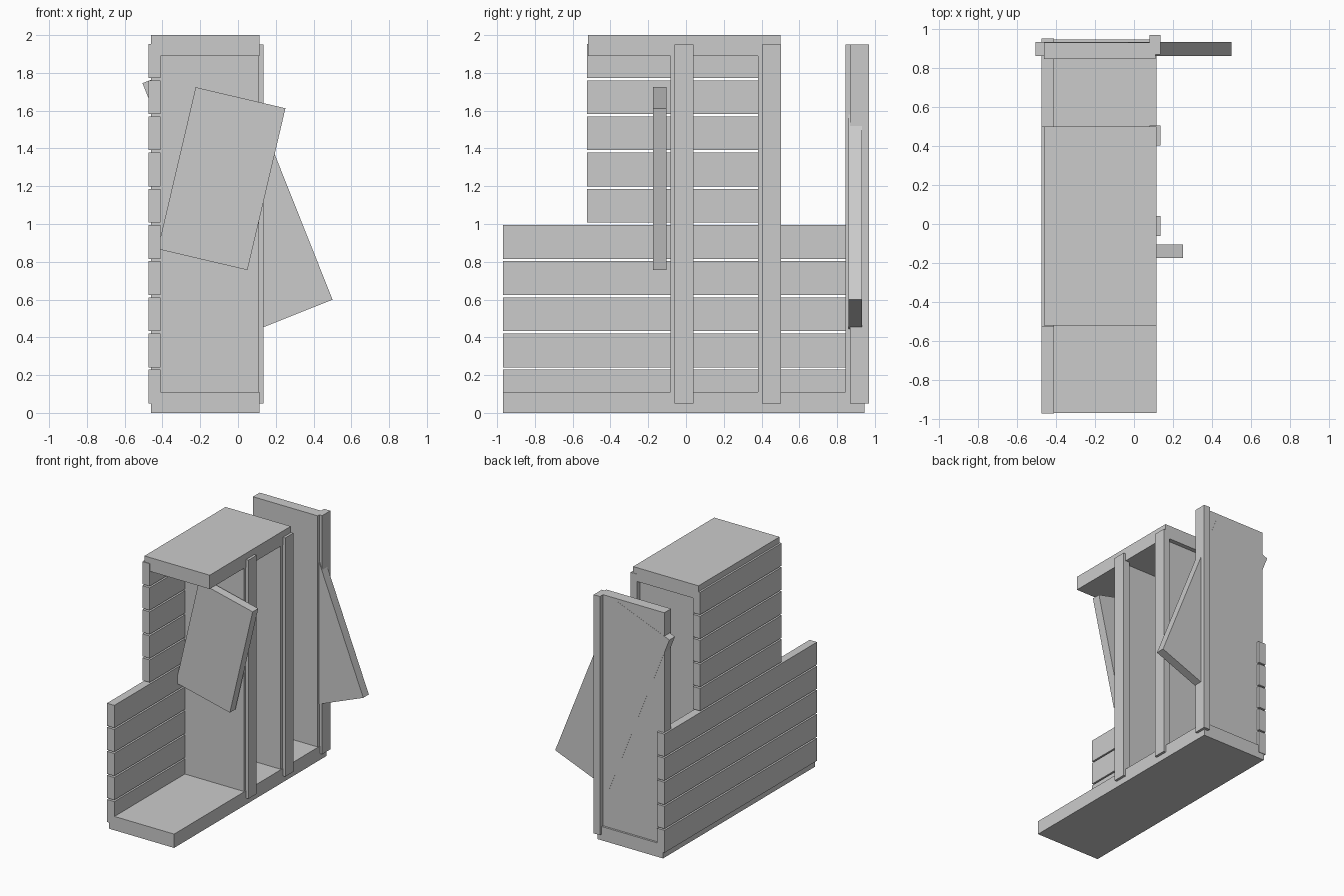
import bpy, math
from mathutils import Matrix

if "Cube" in bpy.data.objects:
    bpy.data.objects.remove(bpy.data.objects["Cube"])


def box(name, x, y, z, tilt=0.0):
    """Box from (min, max) ranges; tilt is degrees about the y axis."""
    bpy.ops.mesh.primitive_cube_add(size=1)
    ob = bpy.context.object
    ob.name = name
    size = [r[1] - r[0] for r in (x, y, z)]
    ob.data.transform(Matrix.Diagonal((*size, 1)))
    ob.location = [(r[0] + r[1]) / 2 for r in (x, y, z)]
    ob.rotation_euler[1] = math.radians(tilt)
    return ob


# Floor and roof slabs
DEPTH = (-0.46, 0.115)
box("floor", DEPTH, (-0.968, 0.946), (0, 0.11))
box("roof", DEPTH, (-0.52, 0.50), (1.89, 2.0))

# Side wall planks: five long lower ones, five short upper ones
for i in range(10):
    z = 0.05 + i * 0.1915
    span = (-0.97, 0.95) if i < 5 else (-0.525, 0.50)
    box(f"wall_plank_{i + 1}", (-0.475, -0.41), span, (z, z + 0.179))

# Three upright partitions, each with a post along its open edge
for i, y in enumerate((-0.083, 0.38, 0.845)):
    box(f"partition_{i + 1}", (-0.46, 0.11), (y, y + 0.085), (0.05, 1.95))
    box(f"post_{i + 1}", (0.08, 0.135), (y + 0.022, y + 0.124), (0.05, 1.95))

# Tilted loose boards, front and back
box("front_board", (-0.331, 0.157), (-0.174, -0.104), (0.80, 1.68), 13.2)
box("back_board", (-0.258, 0.253), (0.861, 0.931), (0.454, 1.891), -21.7)
